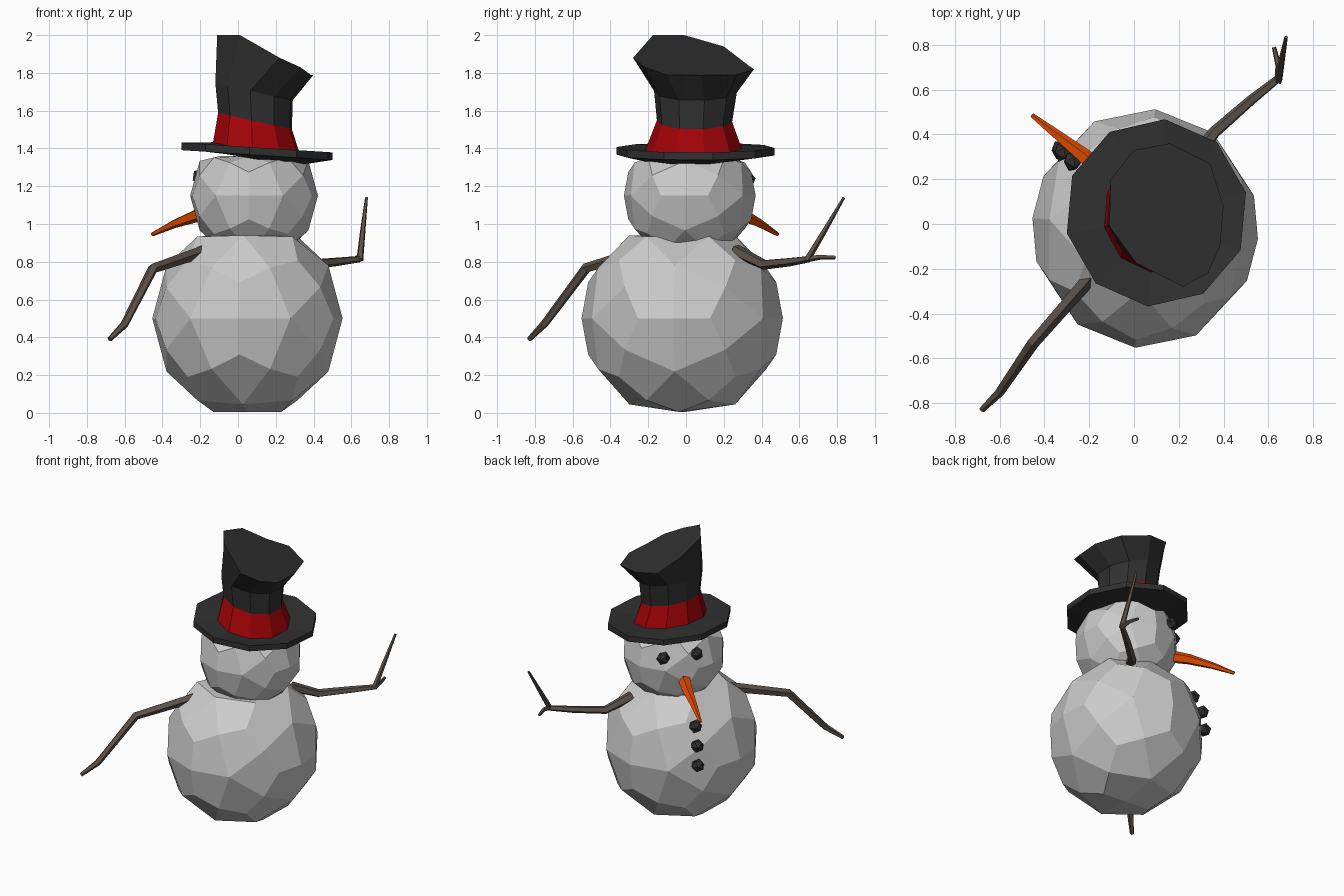
import bpy, math
from mathutils import Vector, Matrix

if "Cube" in bpy.data.objects:
    bpy.data.objects.remove(bpy.data.objects["Cube"])


def material(name, rgb):
    m = bpy.data.materials.new(name)
    m.diffuse_color = (*rgb, 1)
    m.use_nodes = True
    m.node_tree.nodes["Principled BSDF"].inputs["Base Color"].default_value = m.diffuse_color
    return m


black = material("black", (0.03, 0.03, 0.03))
red = material("red", (0.36, 0.001, 0.002))
orange = material("orange", (0.75, 0.07, 0.0))
wood = material("wood", (0.11, 0.085, 0.07))


def add_mesh(name, verts, faces, mat):
    me = bpy.data.meshes.new(name)
    me.from_pydata(verts, [], faces)
    ob = bpy.data.objects.new(name, me)
    bpy.context.collection.objects.link(ob)
    me.materials.append(mat)
    return ob


def loft(name, rings, mat):
    """Join equal-sized rings into a closed, capped solid."""
    n = len(rings[0])
    verts = [v for r in rings for v in r]
    faces = [(k * n + i, k * n + (i + 1) % n, (k + 1) * n + (i + 1) % n, (k + 1) * n + i)
             for k in range(len(rings) - 1) for i in range(n)]
    faces += [tuple(reversed(range(n))), tuple(range(len(verts) - n, len(verts)))]
    return add_mesh(name, verts, faces, mat)


def tilted_ring(cx, cy, rx, ry, z, sx=0.0, sy=0.0, n=10):
    """Ring on a sloping plane, z measured at the ring centre."""
    out = []
    for i in range(n):
        a = math.radians(12.6) + math.tau * i / n
        dx, dy = rx * math.cos(a), ry * math.sin(a)
        out.append((cx + dx, cy + dy, z + sx * dx + sy * dy))
    return out


def branch(name, pts, radii, mat, n=5):
    """Tapered stick through the given points."""
    pts = [Vector(p) for p in pts]
    rings = []
    for i, p in enumerate(pts):
        t = (pts[min(i + 1, len(pts) - 1)] - pts[max(i - 1, 0)]).normalized()
        u = t.cross(Vector((0.3, -0.3, 0.9))).normalized()
        w = t.cross(u)
        rings.append([p + radii[i] * (math.cos(math.tau * k / n) * u + math.sin(math.tau * k / n) * w)
                      for k in range(n)])
    return loft(name, rings, mat)


def snowball(name, centre, radius, squash, top):
    """Kite-faced ball: a subdivided icosahedron pushed out to a sphere."""
    bpy.ops.mesh.primitive_ico_sphere_add(subdivisions=1, radius=radius)
    ob = bpy.context.object
    ob.name = name
    sub = ob.modifiers.new("split", 'SUBSURF')
    sub.levels = sub.render_levels = 1
    bpy.ops.object.modifier_apply(modifier=sub.name)
    turn = Matrix.Rotation(math.radians(85), 3, 'Z') @ Matrix.Rotation(math.radians(-31.72), 3, 'Y')
    for v in ob.data.vertices:
        v.co = turn @ (v.co.normalized() * radius)
        v.co.x *= squash
        v.co += Vector(centre)
        v.co.z = min(max(v.co.z, 0.005), top)
    for p in ob.data.polygons:
        p.use_smooth = False


# snow body and head
BODY, HEAD = (0.05, -0.02, 0.5), (0.085, 0.02, 1.15)
snowball("body", BODY, 0.535, 0.945, 0.94)
snowball("head", HEAD, 0.35, 0.97, 1.36)

# hat brim, band and crown
base = (0.1, 0.04, 0.24, 0.26)
band_top = tilted_ring(0.09, 0.045, 0.2, 0.2, 1.545, -0.22)
loft("hat_brim", [
    tilted_ring(*base, 1.35, -0.16, 0.03),
    tilted_ring(0.1, 0.05, 0.41, 0.42, 1.365, -0.065),
    tilted_ring(0.1, 0.05, 0.41, 0.42, 1.405, -0.065),
    tilted_ring(*base, 1.395, -0.16, 0.03)], black)
loft("hat_band", [tilted_ring(*base, 1.385, -0.16, 0.03), band_top], red)
crooked_rim = [(0.4, 0.08, 1.79), (0.34, 0.27, 1.79), (0.16, 0.36, 1.82), (0.0, 0.33, 1.84),
               (-0.105, 0.2, 1.94), (-0.11, -0.01, 2.0), (0.01, -0.175, 2.0), (0.22, -0.28, 1.88),
               (0.33, -0.22, 1.83), (0.385, -0.1, 1.79)]
loft("hat_crown", [band_top, tilted_ring(0.085, 0.05, 0.21, 0.22, 1.70, -0.22), crooked_rim], black)

# carrot nose
branch("nose", [(-0.14, 0.22, 1.07), (-0.22, 0.3, 1.045), (-0.34, 0.395, 1.0), (-0.455, 0.485, 0.945)],
       [0.042, 0.036, 0.023, 0.011], orange)

# coal eyes and buttons, placed by centre, compass angle, distance and height
coal = [("eye_left", HEAD, 113, 0.33, 1.235), ("eye_right", HEAD, 153, 0.32, 1.25),
        ("button_top", BODY, 137, 0.44, 0.785), ("button_middle", BODY, 137, 0.5, 0.67),
        ("button_bottom", BODY, 137, 0.515, 0.535)]
for name, c, ang, r, z in coal:
    a = math.radians(ang)
    bpy.ops.mesh.primitive_ico_sphere_add(subdivisions=1, radius=0.046, rotation=(0.4, 0.3, a),
                                          location=(c[0] + r * math.cos(a), c[1] + r * math.sin(a), z))
    bpy.context.object.name = name
    bpy.context.object.data.materials.append(black)

# stick arms
branch("arm_low", [(-0.17, -0.21, 0.86), (-0.45, -0.53, 0.765), (-0.6, -0.75, 0.47), (-0.68, -0.83, 0.39)],
       [0.034, 0.028, 0.022, 0.014], wood)
branch("arm_raised", [(0.25, 0.26, 0.86), (0.36, 0.41, 0.785), (0.52, 0.55, 0.8), (0.645, 0.65, 0.815)],
       [0.036, 0.028, 0.024, 0.018], wood)
branch("twig_long", [(0.645, 0.64, 0.81), (0.66, 0.73, 0.96), (0.68, 0.835, 1.14)],
       [0.019, 0.015, 0.008], wood)
branch("twig_short", [(0.645, 0.64, 0.815), (0.645, 0.71, 0.825), (0.625, 0.79, 0.823)],
       [0.018, 0.014, 0.01], wood)
